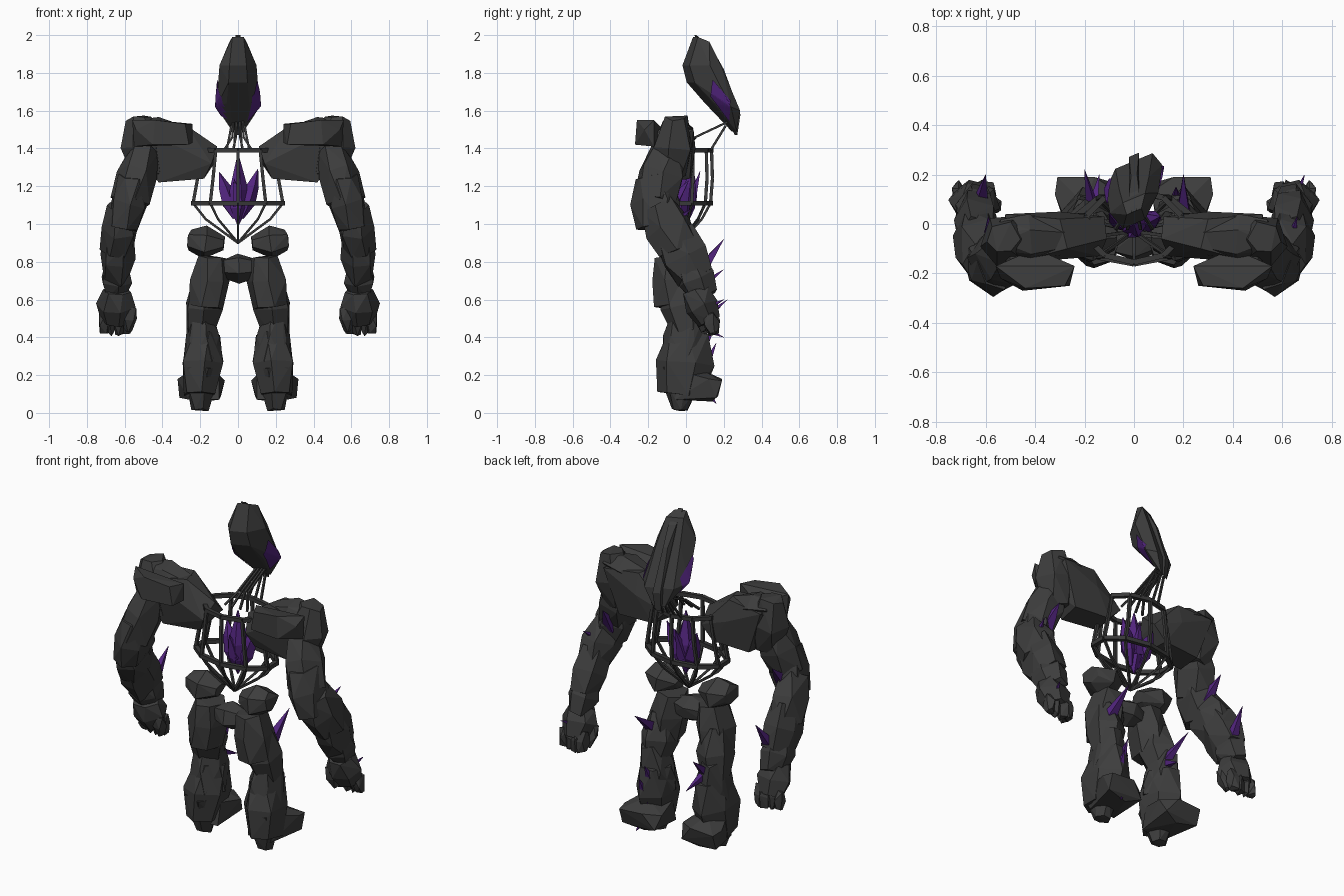
import bpy, bmesh, math, random
from mathutils import Vector
from mathutils.bvhtree import BVHTree

random.seed(4)


def material(name, rgb):
    m = bpy.data.materials.new(name)
    m.diffuse_color = (*rgb, 1)
    return m


STONE = material("dark stone", (0.046, 0.046, 0.046))
BONE = material("dark bone", (0.04, 0.04, 0.04))
CRYSTAL = material("purple crystal", (0.085, 0.018, 0.21))


def hull(bm, pts):
    """Add one convex block to the bmesh."""
    vs = [bm.verts.new(p) for p in pts]
    res = bmesh.ops.convex_hull(bm, input=vs)
    dead = [g for g in set(res["geom_interior"] + res["geom_unused"]) if isinstance(g, bmesh.types.BMVert)]
    bmesh.ops.delete(bm, geom=dead, context='VERTS')


def frame(a, b):
    d = (b - a).normalized()
    ref = Vector((0, 1, 0)) if abs(d.y) < 0.8 else Vector((0, 0, 1))
    u = ref.cross(d).normalized()
    return u, d.cross(u)


def rings(a, b, radii, sides=6, jit=0.0, aspect=1.0):
    """Points of a tapered prism from a to b with one ring per radius."""
    a, b = Vector(a), Vector(b)
    u, v = frame(a, b)
    pts = []
    start = random.uniform(0, 1)
    for i, r in enumerate(radii):
        c = a.lerp(b, i / (len(radii) - 1))
        turn = start + random.uniform(-0.2, 0.2) if jit else math.pi / sides
        for k in range(sides):
            t = turn + 2 * math.pi * k / sides
            p = c + u * r * math.cos(t) + v * r * aspect * math.sin(t)
            pts.append(p + Vector([random.uniform(-jit, jit) for _ in range(3)]))
    return pts


def build(name, blocks, mat, mirror=False):
    """Make an object from blocks; mirrored parts get a left twin."""
    for side, s in (("right_", 1), ("left_", -1)) if mirror else (("", 1),):
        bm = bmesh.new()
        for pts in blocks:
            hull(bm, [Vector((p[0] * s, p[1], p[2])) for p in pts])
        bmesh.ops.dissolve_limit(bm, angle_limit=0.08, verts=bm.verts, edges=bm.edges)
        bmesh.ops.recalc_face_normals(bm, faces=bm.faces)
        me = bpy.data.meshes.new(side + name)
        bm.to_mesh(me)
        bm.free()
        me.materials.append(mat)
        ob = bpy.data.objects.new(side + name, me)
        bpy.context.collection.objects.link(ob)


def rock(a, b, radii, aspect=1.0, sides=6):
    return rings(a, b, radii, sides, 0.01, aspect)


def rod(a, b, r=0.009):
    return rings(a, b, (r, r), 4)


def spike(base, tip, r=0.025):
    return rings(base, tip, (r, r * 0.6, 0.001), 4)


# Shoulders: chest slab, outer boulder and rear boulder
slab = [(.11, -.06, 1.41), (.12, .03, 1.33), (.14, -.13, 1.32), (.18, -.1, 1.24), (.2, .03, 1.25), (.42, -.11, 1.22),
        (.43, .02, 1.24), (.3, -.15, 1.4), (.3, .05, 1.4), (.27, -.1, 1.52), (.3, .02, 1.52), (.5, -.16, 1.5),
        (.52, .04, 1.5), (.55, -.13, 1.4)]
rear = [(.24, -.17, 1.43), (.26, -.25, 1.42), (.24, -.17, 1.53), (.28, -.25, 1.53), (.45, -.27, 1.42), (.44, -.26, 1.55),
        (.55, -.17, 1.41), (.56, -.17, 1.55), (.54, -.22, 1.5), (.4, -.1, 1.48)]
build("shoulder", [
    slab, rear,
    rock((0.53, -0.06, 1.565), (0.48, -0.07, 1.26), (0.07, 0.12, 0.08), 0.95),
    rock((0.3, -0.06, 1.47), (0.55, -0.05, 1.52), (0.05, 0.07, 0.045), 1.3),
], STONE, True)

# Arms, bent back at the elbow and forward at the fist
build("upper_arm", [
    rock((0.49, -0.09, 1.4), (0.57, -0.175, 1.12), (0.08, 0.11, 0.1), 1.15),
    rock((0.55, -0.17, 1.24), (0.61, -0.16, 0.98), (0.08, 0.105, 0.09), 1.25),
], STONE, True)
build("forearm", [
    rock((0.61, -0.16, 1.1), (0.64, -0.04, 0.86), (0.08, 0.1, 0.09), 1.3),
    rock((0.63, -0.07, 0.94), (0.645, 0.05, 0.72), (0.085, 0.095, 0.075), 1.35),
    rock((0.64, 0.02, 0.8), (0.645, 0.09, 0.62), (0.07, 0.085, 0.06), 1.25),
], STONE, True)
fingers = [rock((0.585 + 0.043 * i, 0.12, 0.53), (0.585 + 0.043 * i, 0.145, 0.42), (0.022, 0.032, 0.02), 1.3, 5)
           for i in range(4)]
thumb = rock((0.57, 0.06, 0.56), (0.585, 0.1, 0.44), (0.025, 0.035, 0.02))
build("hand", [rock((0.645, 0.05, 0.65), (0.65, 0.12, 0.48), (0.08, 0.105, 0.075), 0.9), thumb] + fingers, STONE, True)

# Legs and feet
build("thigh", [
    rock((0.13, -0.07, 0.83), (0.17, -0.06, 0.57), (0.075, 0.105, 0.09), 1.2),
    rock((0.17, -0.04, 0.7), (0.2, 0.01, 0.42), (0.075, 0.105, 0.075), 1.1),
], STONE, True)
build("shin", [
    rock((0.2, 0.02, 0.54), (0.185, -0.01, 0.26), (0.07, 0.095, 0.1), 1.25),
    rock((0.185, 0.01, 0.42), (0.2, -0.03, 0.1), (0.085, 0.115, 0.085), 1.35),
    rock((0.195, -0.03, 0.24), (0.205, -0.03, 0.02), (0.1, 0.08, 0.04), 1.2),
], STONE, True)
foot = [(0.1, -0.05, 0.07), (0.26, -0.06, 0.07), (0.1, -0.02, 0.2), (0.26, -0.03, 0.22), (0.32, 0.12, 0.18),
        (0.31, 0.16, 0.08), (0.31, 0.19, 0.17), (0.07, 0.13, 0.17), (0.09, 0.17, 0.09), (0.16, 0.19, 0.18),
        (0.18, 0.14, 0.06), (0.2, 0.08, 0.23)]
build("foot", [foot], STONE, True)

# Loose pelvis rocks
build("hip_rock", [rock((0.08, -0.06, 0.89), (0.26, -0.06, 0.91), (0.04, 0.09, 0.055), 1.25)], STONE, True)
build("pelvis_rock", [rock((-0.085, -0.06, 0.765), (0.09, -0.06, 0.765), (0.05, 0.08, 0.05), 1.2)], STONE)


# Rib cage: two hoops, upright ribs, and lower ribs meeting at a point
def hoop(rx, ry, cy, z, n=10):
    return [Vector((rx * math.cos(2 * math.pi * (k + .5) / n), cy + ry * math.sin(2 * math.pi * (k + .5) / n), z))
            for k in range(n)]


top, low = hoop(0.2, 0.145, -0.01, 1.39), hoop(0.25, 0.145, -0.015, 1.11)
mid = hoop(0.225, 0.15, -0.01, 1.24)
tail = Vector((0, -0.03, 0.9))
bars = []
for k in range(10):
    n = (k + 1) % 10
    knee = low[k].lerp(tail, 0.4) + Vector((low[k].x * 0.12, (low[k].y + 0.02) * 0.12, 0))
    bars += [rod(top[k], top[n], 0.016), rod(low[k], low[n], 0.017), rod(top[k], mid[k], 0.012),
             rod(mid[k], low[k], 0.012), rod(low[k], knee), rod(knee, tail)]
build("rib_cage", bars, BONE)

# Neck tendons
cords = []
for x in (-0.05, -0.018, 0.018, 0.05):
    bend = Vector((x * 0.6, 0.05, 1.46))
    cords += [rod((x * 0.5, 0.22, 1.54), bend, 0.008), rod(bend, (x * 1.5, -0.02, 1.39), 0.008),
              rod((x * 0.7, 0.21, 1.52), (x * 1.2, 0.13, 1.39), 0.008)]
build("neck", cords, BONE)

# Crystal heart: a long core with fanned blades
build("heart", [
    rings((0, 0, 1.37), (0, 0, 0.99), (0.003, 0.02, 0.055, 0.05, 0.003), 5),
    rings((0.105, 0.03, 1.29), (0.02, 0, 1.03), (0.002, 0.035, 0.045, 0.01), 5),
    rings((-0.1, 0.04, 1.275), (-0.02, 0, 1.03), (0.002, 0.035, 0.045, 0.01), 5),
    spike((0, 0.02, 1.1), (0.02, 0.075, 1.28), 0.04), spike((0, -0.02, 1.1), (-0.02, -0.055, 1.24), 0.04),
], CRYSTAL)

# Long slanted mask-like head, its face skewed to one side
skew = lambda p: Vector((p[0], p[1] + 0.42 * p[0], p[2]))
half = [(0.03, 0.05, 1.99), (0.045, 0.105, 1.965), (0.045, 0.0, 1.84), (0.05, 0.025, 1.75), (0.098, 0.085, 1.84),
        (0.06, 0.165, 1.83), (0.115, 0.19, 1.62), (0.075, 0.255, 1.6), (0.06, 0.125, 1.64), (0.03, 0.255, 1.49)]
ridge = [(0.012, 0.05, 2.0), (0.02, 0.13, 1.93), (0.012, 0.195, 1.82), (0.02, 0.28, 1.58), (0.015, 0.265, 1.47),
         (0.02, 0.2, 1.6)]
both = lambda pts: [skew((s * x, y, z)) for x, y, z in pts for s in (1, -1)]
build("head", [both(half), both(ridge)], STONE)
hm = bpy.data.objects["head"].data
tree = BVHTree.FromPolygons([v.co for v in hm.vertices], [p.vertices[:] for p in hm.polygons])

# Eyes: slanted diamonds laid onto the sides of the head
corners = [Vector(c) for c in ((0, 0.115, 1.765), (0, 0.21, 1.655), (0, 0.205, 1.54), (0, 0.105, 1.675))]
N = 14
for side, s in (("right_eye", 1), ("left_eye", -1)):
    bm = bmesh.new()
    grid = {}
    for i in range(N + 1):
        for j in range(N + 1):
            p = corners[0].lerp(corners[1], i / N).lerp(corners[3].lerp(corners[2], i / N), j / N)
            y = p.y + s * 0.025
            hit, nrm, _, _ = tree.ray_cast(Vector((s * 0.5, y, p.z)), Vector((-s, 0, 0)))
            if hit:
                grid[i, j] = bm.verts.new(hit + Vector((s * 0.008, 0, 0)))
    for i in range(N):
        for j in range(N):
            keys = [(i, j), (i + 1, j), (i + 1, j + 1), (i, j + 1)]
            if all(k in grid for k in keys):
                bm.faces.new([grid[k] for k in keys])
    bm.normal_update()
    if sum(f.normal.x for f in bm.faces) * s < 0:
        bmesh.ops.reverse_faces(bm, faces=bm.faces)
    me = bpy.data.meshes.new(side)
    bm.to_mesh(me)
    bm.free()
    me.materials.append(CRYSTAL)
    bpy.context.collection.objects.link(bpy.data.objects.new(side, me))

# Crystal spikes growing from the limbs
build("arm_spikes", [
    spike((-0.62, 0.07, 0.74), (-0.6, 0.2, 0.92), 0.045), spike((-0.58, -0.1, 1.06), (-0.59, 0.03, 1.19), 0.045),
    spike((0.63, -0.08, 1.0), (0.66, 0.03, 1.08), 0.03), spike((0.56, -0.09, 1.09), (0.54, 0.015, 1.23), 0.045),
    spike((0.66, 0.12, 0.56), (0.69, 0.2, 0.6), 0.02),
], CRYSTAL)
build("leg_spikes", [
    spike((0.2, 0.03, 0.63), (0.2, 0.2, 0.76), 0.04), spike((0.2, 0.09, 0.22), (0.2, 0.16, 0.37), 0.04),
    spike((0.17, 0.1, 0.36), (0.17, 0.15, 0.45), 0.025), spike((-0.17, 0.06, 0.46), (-0.14, 0.2, 0.4), 0.03),
    spike((-0.17, 0.07, 0.48), (-0.2, 0.22, 0.6), 0.03),
    spike((0.2, 0.12, 0.1), (0.22, 0.16, 0.05), 0.02),
], CRYSTAL)
